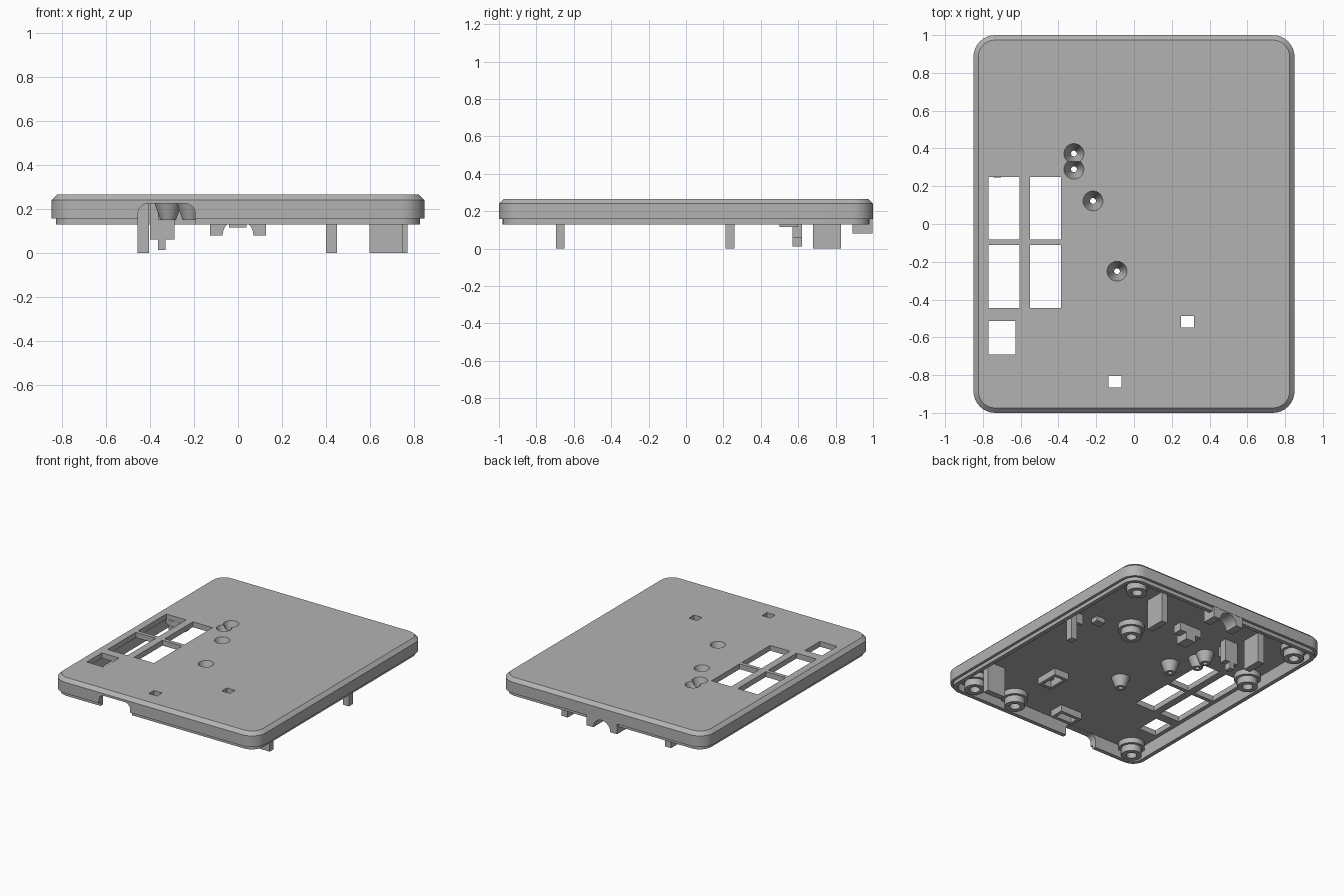
import bpy, bmesh, math
from mathutils import Matrix, Vector

cube = bpy.data.objects.get("Cube")
if cube:
    bpy.data.objects.remove(cube, do_unlink=True)

grey = bpy.data.materials.new("plain grey")
grey.use_nodes = True
colour = (0.45, 0.45, 0.45, 1)
grey.diffuse_color = colour
grey.node_tree.nodes["Principled BSDF"].inputs["Base Color"].default_value = colour

TOP, UNDER, LIP = 0.265, 0.225, 0.13   # plate top, plate underside, lip bottom


def finish(name, bm):
    bmesh.ops.recalc_face_normals(bm, faces=bm.faces)
    mesh = bpy.data.meshes.new(name)
    bm.to_mesh(mesh)
    bm.free()
    mesh.materials.append(grey)
    ob = bpy.data.objects.new(name, mesh)
    bpy.context.collection.objects.link(ob)
    return ob


def box(name, x0, x1, y0, y1, z0, z1):
    bm = bmesh.new()
    size = Matrix.Diagonal((x1 - x0, y1 - y0, z1 - z0, 1))
    place = Matrix.Translation(((x0 + x1) / 2, (y0 + y1) / 2, (z0 + z1) / 2))
    bmesh.ops.create_cube(bm, size=1, matrix=place @ size)
    return finish(name, bm)


def cone(name, x, y, z0, z1, r0, r1, sides=32):
    bm = bmesh.new()
    bmesh.ops.create_cone(bm, cap_ends=True, segments=sides, radius1=r0, radius2=r1,
                          depth=z1 - z0, matrix=Matrix.Translation((x, y, (z0 + z1) / 2)))
    return finish(name, bm)


def activate(ob):
    bpy.ops.object.select_all(action="DESELECT")
    ob.select_set(True)
    bpy.context.view_layer.objects.active = ob


def boolean(target, tool, operation="DIFFERENCE", keep=False):
    activate(target)
    mod = target.modifiers.new("cut", "BOOLEAN")
    mod.operation, mod.solver, mod.object = operation, "EXACT", tool
    bpy.ops.object.modifier_apply(modifier=mod.name)
    if not keep:
        bpy.data.objects.remove(tool, do_unlink=True)


def smooth(ob):
    activate(ob)
    bpy.ops.object.shade_smooth_by_angle(angle=math.radians(25))


def rounded_rect(inset, steps=8):
    w, h, r = 0.85 - inset, 1 - inset, 0.115 - inset
    points = []
    for i, (sx, sy) in enumerate([(1, 1), (-1, 1), (-1, -1), (1, -1)]):
        for k in range(steps + 1):
            a = math.pi / 2 * (i + k / steps)
            points.append((sx * (w - r) + r * math.cos(a), sy * (h - r) + r * math.sin(a)))
    return points


# Lid shell: a rounded rectangle swept through the wall profile
bm = bmesh.new()
profile = [(0.026, TOP), (0, 0.24), (0, 0.157), (0.02, 0.157), (0.02, LIP), (0.05, LIP), (0.05, UNDER)]
loops = [[bm.verts.new((x, y, z)) for x, y in rounded_rect(inset)] for inset, z in profile]
for a, b in zip(loops, loops[1:]):
    for i in range(len(a)):
        j = (i + 1) % len(a)
        bm.faces.new((a[i], a[j], b[j], b[i]))
bm.faces.new(loops[0])
bm.faces.new(loops[-1])
shell = finish("lid_shell", bm)

# Window grid and the small square window
for x0, x1 in [(-0.77, -0.605), (-0.55, -0.387)]:
    for y0, y1 in [(-0.445, -0.11), (-0.082, 0.25)]:
        boolean(shell, box("cutter", x0, x1, y0, y1, 0.1, 0.4))
boolean(shell, box("cutter", -0.77, -0.627, -0.692, -0.513, 0.1, 0.4))

# Square holes, each with an oblong sleeve underneath
for x, y, along_y in [(0.283, -0.517, True), (-0.1, -0.835, False)]:
    boolean(shell, box("cutter", x - 0.034, x + 0.034, y - 0.03, y + 0.03, 0.1, 0.4))
    hx, hy = (0.034, 0.065) if along_y else (0.065, 0.03)
    sleeve = box("hole_sleeve", x - hx - 0.025, x + hx + 0.025, y - hy - 0.025, y + hy + 0.025,
                 0.175, UNDER + 0.002)
    boolean(sleeve, box("cutter", x - hx, x + hx, y - hy, y + hy, 0.1, 0.4))

# Countersunk light holes with tapered tubes below
spots = [(-0.318, 0.373), (-0.318, 0.29), (-0.217, 0.122), (-0.09, -0.25)]
tubes = [cone("light_tube", x, y, 0.15, UNDER + 0.002, 0.035, 0.063) for x, y in spots]
for x, y in spots:
    sink = cone("cutter", x, y, 0.149, TOP + 0.001, 0.015, 0.053)
    for ob in tubes:
        if (ob.data.vertices[0].co.xy - Vector((x, y))).length < 0.2:
            boolean(ob, sink, keep=True)
    boolean(shell, sink)
for ob in tubes:
    smooth(ob)

# Front cable notch with rounded upper corners
x0, x1, r, top = -0.455, -0.195, 0.045, 0.224
outline = [(x1, 0.05), (x0, 0.05)]
for cx, start in [(x0 + r, math.pi), (x1 - r, math.pi / 2)]:
    for k in range(9):
        a = start - math.pi / 2 * k / 8
        outline.append((cx + r * math.cos(a), top - r + r * math.sin(a)))
bm = bmesh.new()
face = bm.faces.new([bm.verts.new((x, -1.1, z)) for x, z in outline])
new = bmesh.ops.extrude_face_region(bm, geom=[face])["geom"]
bmesh.ops.translate(bm, vec=(0, 0.16, 0), verts=[v for v in new if isinstance(v, bmesh.types.BMVert)])
boolean(shell, finish("cutter", bm))

# Rear cable cradle with an arch through the wall
cradle = box("cable_cradle", -0.127, 0.127, 0.89, 0.998, 0.08, UNDER + 0.002)
bm = bmesh.new()
turn = Matrix.Translation((0, 0.95, 0.08)) @ Matrix.Rotation(math.pi / 2, 4, "X")
bmesh.ops.create_cone(bm, cap_ends=True, segments=32, radius1=0.07, radius2=0.07, depth=0.3, matrix=turn)
arch = finish("cutter", bm)
boolean(cradle, arch, keep=True)
boolean(shell, arch)
smooth(cradle)
smooth(shell)

# Screw bosses: flange, barrel and blind hole
for x, y in [(0.67, 0.83), (-0.72, 0.83), (0.67, -0.885), (-0.72, -0.885),
             (0.315, 0.345), (-0.725, 0.335), (0.315, -0.885)]:
    boss = cone("screw_boss", x, y, 0.135, UNDER + 0.002, 0.07, 0.07)
    boolean(boss, cone("flange", x, y, 0.185, UNDER + 0.003, 0.09, 0.09), "UNION")
    boolean(boss, cone("cutter", x, y, 0.1, 0.215, 0.036, 0.036))
    smooth(boss)

# Support legs and board clips hanging from the plate
base = UNDER + 0.002
box("rear_left_leg", 0.4, 0.45, 0.68, 0.83, 0, base)
box("rear_right_leg", -0.457, -0.405, 0.68, 0.83, 0, base)
box("front_left_leg", 0.6, 0.75, -0.695, -0.65, 0, base)
box("side_leg", 0.725, 0.773, 0.21, 0.26, 0, base)
box("side_leg_rib", 0.66, 0.725, 0.225, 0.245, 0.15, base)
box("small_stop", 0.51, 0.58, 0.24, 0.3, 0.19, base)
box("pin_support", -0.4, -0.29, 0.57, 0.62, 0.06, base)
box("pin_support_rib", -0.365, -0.33, 0.5, 0.57, 0.15, base)
box("locating_pin", -0.365, -0.33, 0.57, 0.62, 0.012, 0.062)
box("centre_block", -0.09, 0.09, 0.53, 0.6, 0.165, base)
box("centre_stop", -0.04, 0.038, 0.5, 0.6, 0.115, base)
